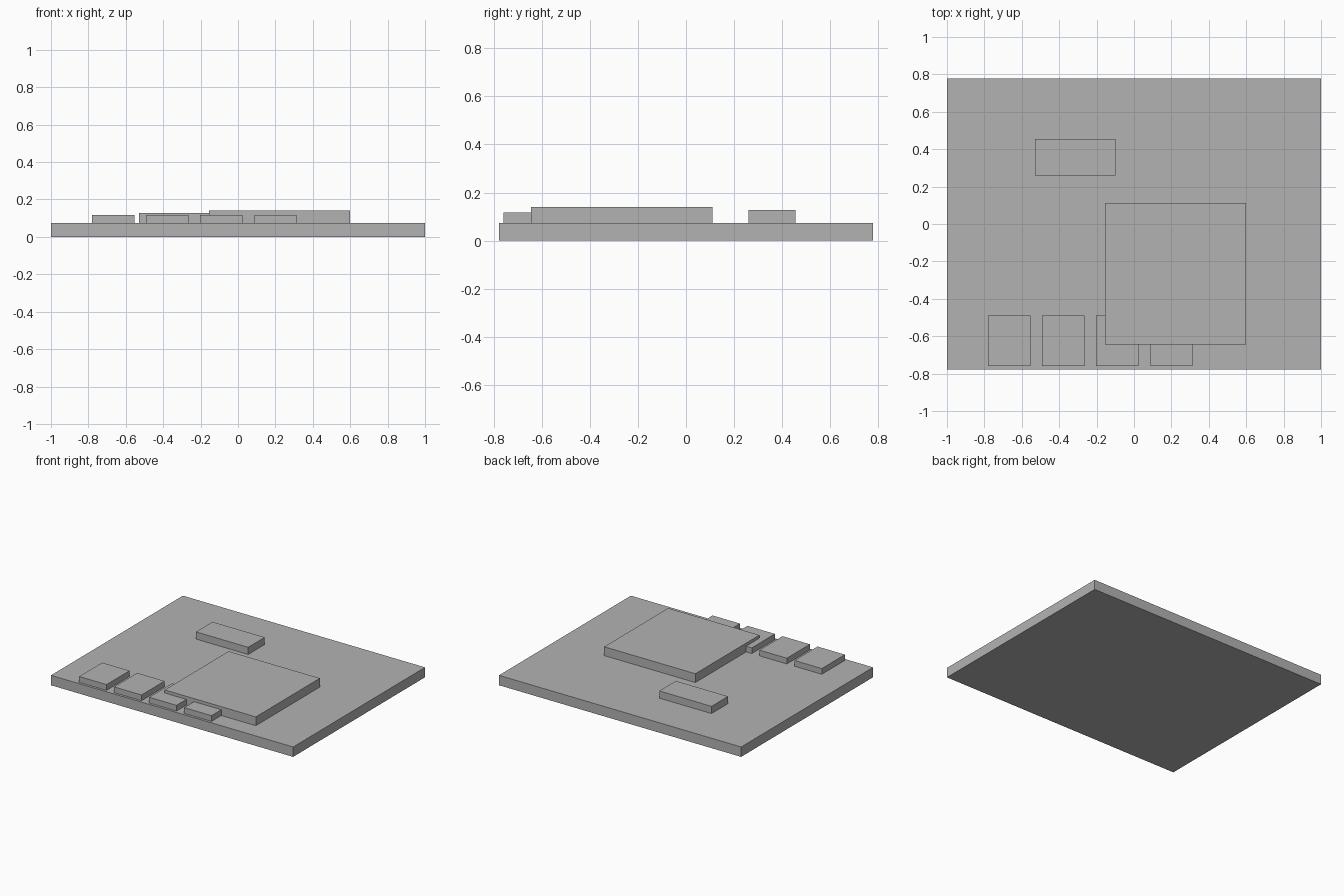
import bpy
import bmesh

cube = bpy.data.objects.get("Cube")
if cube:
    bpy.data.objects.remove(cube, do_unlink=True)

# One plain grey for every part
GREY = (0.45, 0.45, 0.45, 1)
grey = bpy.data.materials.new("plain grey")
grey.use_nodes = True
grey.diffuse_color = GREY
grey.node_tree.nodes["Principled BSDF"].inputs["Base Color"].default_value = GREY


def box(name, x, y, z):
    """Flat-sided block spanning the given (low, high) ranges."""
    bm = bmesh.new()
    bmesh.ops.create_cube(bm, size=1)
    for v in bm.verts:
        v.co = [r[0] if c < 0 else r[1] for c, r in zip(v.co, (x, y, z))]
    mesh = bpy.data.meshes.new(name)
    bm.to_mesh(mesh)
    bm.free()
    mesh.materials.append(grey)
    obj = bpy.data.objects.new(name, mesh)
    bpy.context.collection.objects.link(obj)
    return obj


# Base slab
TOP = 0.074
box("base_slab", (-1, 1), (-0.778, 0.778), (0, TOP))

# Large and medium raised blocks
box("large_block", (-0.155, 0.598), (-0.644, 0.111), (TOP, 0.14))
box("medium_block", (-0.529, -0.098), (0.26, 0.455), (TOP, 0.128))

# Row of small blocks along the front edge
for i in range(4):
    left = -0.78 + i * 0.289
    box(f"small_block_{i + 1}", (left, left + 0.226), (-0.76, -0.488), (TOP, 0.117))
